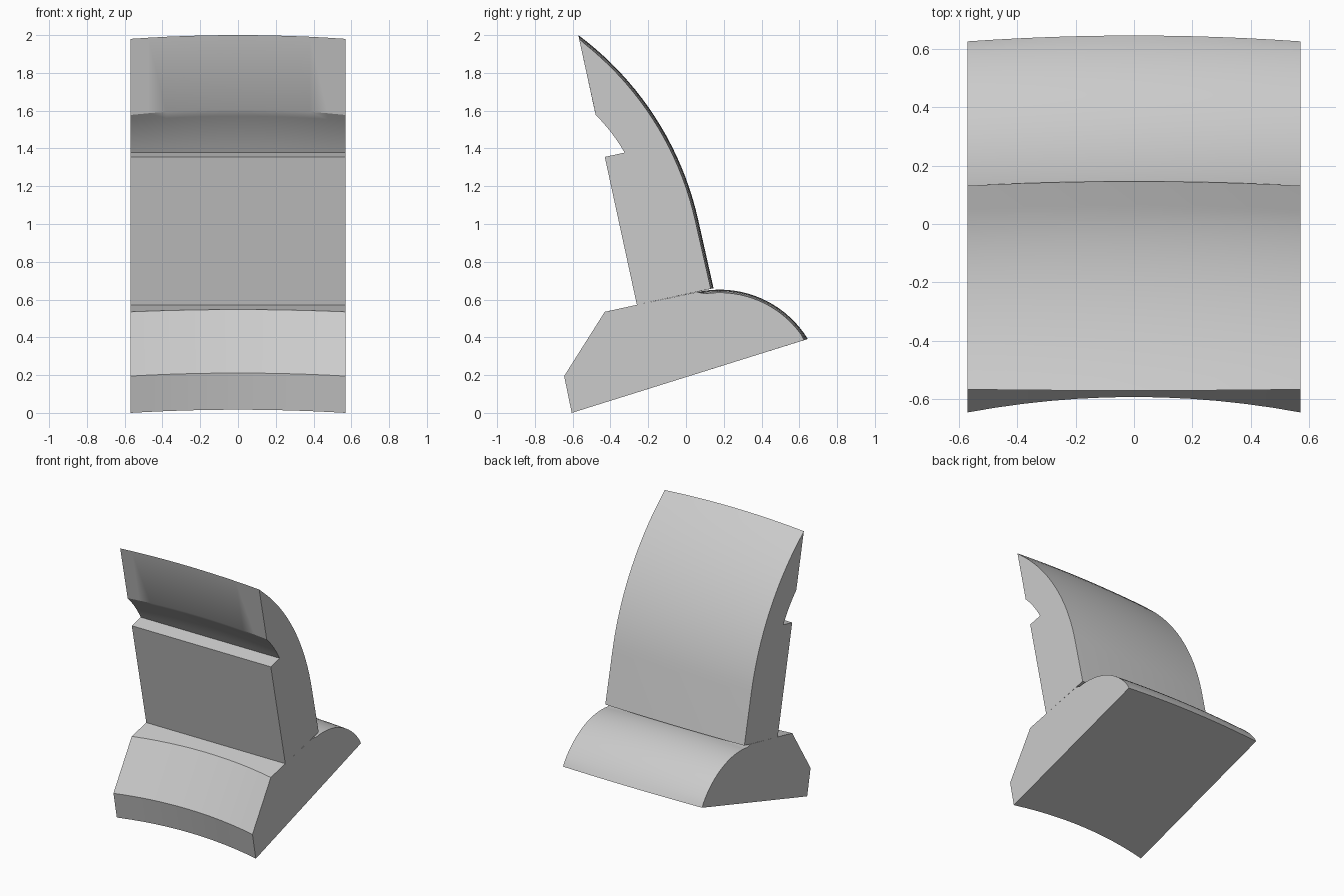
import bpy
import bmesh
from math import atan2, cos, sin, radians
from mathutils import Vector

HALF = 0.57      # half width
SPANS = 12       # divisions across the width

cube = bpy.data.objects.get("Cube")
if cube:
    bpy.data.objects.remove(cube, do_unlink=True)

grey = bpy.data.materials.new("plain grey")
grey.use_nodes = True
colour = (0.6, 0.6, 0.6, 1)
grey.diffuse_color = colour
grey.node_tree.nodes["Principled BSDF"].inputs["Base Color"].default_value = colour


def arc(start, end, turn, steps, crown=0.0):
    """Arc in the y-z plane as (point, side shift) pairs; turn is in degrees."""
    a, b = Vector(start), Vector(end)
    half = radians(turn) / 2
    chord = b - a
    heading = atan2(chord.y, chord.x)
    radius = chord.length / (2 * sin(half))
    out = []
    for i in range(steps + 1):
        t = heading - half + 2 * half * i / steps
        normal = Vector((sin(t), -cos(t)))
        if i == 0:
            centre = a - normal * radius
        out.append((centre + normal * radius, normal * -crown * (1 if turn > 0 else -1)))
    return out


def fixed(y, z, dy=0.0, dz=0.0):
    return Vector((y, z)), Vector((dy, dz))


def loft(name, profile):
    """Sweep a middle profile across x, shifting each point towards the sides."""
    bm = bmesh.new()
    rings = []
    for i in range(SPANS + 1):
        u = 2 * i / SPANS - 1
        rings.append([bm.verts.new((HALF * u, *(p + s * u * u))) for p, s in profile])
    count = len(profile)
    for r, q in zip(rings, rings[1:]):
        for j in range(count):
            k = (j + 1) % count
            bm.faces.new((r[j], r[k], q[k], q[j]))
    bm.faces.new(rings[0])
    bm.faces.new(rings[-1])
    bmesh.ops.recalc_face_normals(bm, faces=bm.faces)
    mesh = bpy.data.meshes.new(name)
    bm.to_mesh(mesh)
    bm.free()
    mesh.materials.append(grey)
    obj = bpy.data.objects.new(name, mesh)
    bpy.context.collection.objects.link(obj)
    bpy.ops.object.select_all(action="DESELECT")
    obj.select_set(True)
    bpy.context.view_layer.objects.active = obj
    bpy.ops.object.shade_smooth_by_angle(angle=radians(30))


# Upright blade: crowned back, flat front with a hooked notch
back = arc((0.065, 1.02), (-0.57, 2.0), 40.8, 20, 0.016)
back[-1] = fixed(-0.57, 2.0, 0.004, -0.02)
groove = arc((-0.325, 1.378), (-0.485, 1.607), 14, 6)
groove = [(p, Vector((0.007, -0.03)) * i / 6) for i, (p, s) in enumerate(groove)]
loft("blade", [fixed(-0.26, 0.572), fixed(0.146, 0.66, -0.015, -0.003)]
     + back + groove[::-1] + [fixed(-0.43, 1.355)])

# Sloping base: hollow front, rounded back, flat underside
heel = arc((0.06, 0.64), (0.645, 0.391), -70.8, 18, 0.016)
heel[-1] = fixed(0.645, 0.391, -0.02, -0.006)
heel[0] = fixed(0.06, 0.64)
loft("base", [fixed(-0.552, 0.017, -0.053, -0.017),
              fixed(-0.592, 0.211, -0.053, -0.016),
              fixed(-0.375, 0.547, -0.055, -0.012),
              fixed(-0.26, 0.572)] + heel)
